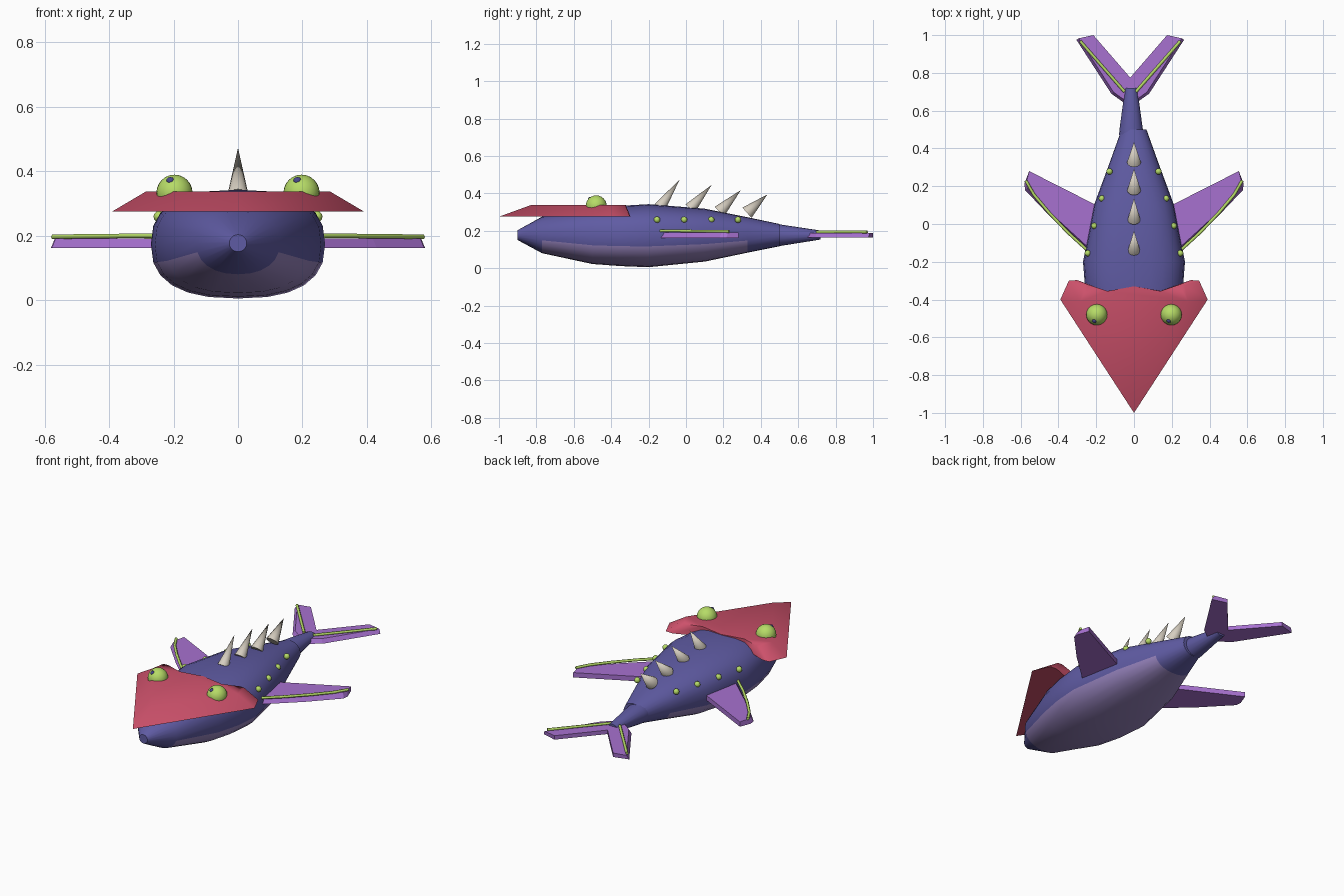
import bpy, bmesh, math
from mathutils import Vector

if "Cube" in bpy.data.objects:
    bpy.data.objects.remove(bpy.data.objects["Cube"])


def mat(name, r, g, b):
    m = bpy.data.materials.new(name)
    lin = [((c / 255 + 0.055) / 1.055) ** 2.4 for c in (r, g, b)]
    m.diffuse_color = (*lin, 1)
    m.use_nodes = True
    m.node_tree.nodes["Principled BSDF"].inputs["Base Color"].default_value = m.diffuse_color
    return m


INDIGO = mat("indigo_skin", 95, 91, 163)
BELLY = mat("pale_purple_belly", 148, 129, 186)
RED = mat("red_shell", 205, 81, 107)
VIOLET = mat("violet_fin", 167, 113, 208)
LIME = mat("lime_green", 182, 219, 103)
BONE = mat("bone", 214, 206, 192)
PUPIL = mat("dark_blue_pupil", 72, 70, 140)


def finish(name, bm, mats, smooth=35):
    bmesh.ops.recalc_face_normals(bm, faces=bm.faces)
    me = bpy.data.meshes.new(name)
    bm.to_mesh(me)
    bm.free()
    for m in mats:
        me.materials.append(m)
    if smooth:
        me.polygons.foreach_set("use_smooth", [True] * len(me.polygons))
        me.set_sharp_from_angle(angle=math.radians(smooth))
    ob = bpy.data.objects.new(name, me)
    bpy.context.collection.objects.link(ob)
    return ob


def loft(name, stations, mats, cx=0, n=24, belly=None):
    """Skin rounded rings; each station is y, half width, bottom z, top z, squareness."""
    bm = bmesh.new()
    rings = []
    for y, w, lo, hi, p in stations:
        ring = []
        for j in range(n):
            a = math.tau * j / n
            c, s = math.cos(a), math.sin(a)
            x = cx + w * math.copysign(abs(c) ** p, c)
            z = (lo + hi) / 2 + (hi - lo) / 2 * math.copysign(abs(s) ** p, s)
            ring.append(bm.verts.new((x, y, z)))
        rings.append(ring)
    for i in range(len(rings) - 1):
        for j in range(n):
            k = (j + 1) % n
            f = bm.faces.new((rings[i][j], rings[i][k], rings[i + 1][k], rings[i + 1][j]))
            if belly:
                f.material_index = int(belly(stations[i][0], (j + 0.5) / n * 360))
    bm.faces.new(rings[0])
    bm.faces.new(rings[-1])
    return finish(name, bm, mats)


def prism(name, low, z0, high, z1, m, smooth=0):
    """Solid between two outlines with equal point counts."""
    bm = bmesh.new()
    a = [bm.verts.new((x, y, z0)) for x, y in low]
    b = [bm.verts.new((x, y, z1)) for x, y in high]
    bm.faces.new(a)
    bm.faces.new(b)
    for i in range(len(a)):
        k = (i + 1) % len(a)
        bm.faces.new((a[i], a[k], b[k], b[i]))
    return finish(name, bm, [m], smooth)


def ball(name, pos, r, m, seg=16):
    bm = bmesh.new()
    bmesh.ops.create_uvsphere(bm, u_segments=seg, v_segments=seg // 2, radius=r)
    ob = finish(name, bm, [m], 60)
    ob.location = pos
    return ob


def tube(name, pts, r, m):
    cu = bpy.data.curves.new(name, 'CURVE')
    cu.dimensions = '3D'
    cu.bevel_depth = r
    cu.bevel_resolution = 1
    cu.use_fill_caps = True
    sp = cu.splines.new('POLY')
    sp.points.add(len(pts) - 1)
    for p, co in zip(sp.points, pts):
        p.co = (*co, 1)
    cu.materials.append(m)
    ob = bpy.data.objects.new(name, cu)
    bpy.context.collection.objects.link(ob)


# Body with a belly patch along the lower half
loft("body", [
    (-0.90, 0.027, 0.150, 0.203, 1), (-0.77, 0.13, 0.080, 0.275, 0.9),
    (-0.50, 0.225, 0.022, 0.325, 0.8), (-0.35, 0.258, 0.011, 0.333, 0.8),
    (-0.20, 0.270, 0.005, 0.342, 0.8), (0.10, 0.212, 0.035, 0.318, 0.8),
    (0.33, 0.127, 0.083, 0.272, 0.85), (0.50, 0.066, 0.117, 0.236, 1)],
    [INDIGO, BELLY],
    belly=lambda y, a: -0.8 < y < 0.3 and 195 < a < 345)

# Tail stem
loft("tail_stem", [(0.47, 0.064, 0.117, 0.233, 1), (0.50, 0.062, 0.118, 0.234, 1),
                   (0.72, 0.032, 0.153, 0.201, 1)], [INDIGO], cx=-0.015, n=16)


# Bevelled arrowhead shell over the head
def both_sides(half, back):
    return half + [back] + [(-x, y) for x, y in reversed(half[1:])]


low = [(0, -1.0), (0.39, -0.40), (0.345, -0.30), (0.30, -0.297), (0.15, -0.355)]
high = [(0, -0.83), (0.285, -0.41), (0.27, -0.325), (0.24, -0.322), (0.14, -0.355)]
prism("head_shell", both_sides(low, (0, -0.33)), 0.275,
      both_sides(high, (0, -0.33)), 0.337, RED, 75)

# Back spikes: base centre, tip and base radius in the middle plane
for i, (y0, z0, y1, z1, r) in enumerate([(-0.14, 0.325, -0.035, 0.472, 0.033),
                                         (0.022, 0.318, 0.137, 0.445, 0.034),
                                         (0.178, 0.302, 0.293, 0.417, 0.036),
                                         (0.326, 0.296, 0.435, 0.394, 0.037)]):
    d = Vector((0, y1 - y0, z1 - z0))
    bm = bmesh.new()
    bmesh.ops.create_cone(bm, cap_ends=True, segments=12, radius1=r, radius2=0,
                          depth=d.length)
    ob = finish(f"back_spike_{i + 1}", bm, [BONE], 40)
    ob.rotation_euler = d.to_track_quat('Z', 'Y').to_euler()
    ob.location = (0, (y0 + y1) / 2, (z0 + z1) / 2)

for s, side in ((-1, "left"), (1, "right")):
    # Eyes, both glancing the same way
    eye = Vector((0.197 * s, -0.48, 0.333))
    ball(f"eye_{side}", eye, 0.056, LIME, 24)
    look = Vector((-0.25, -0.63, 0.73)).normalized()
    ball(f"pupil_{side}", eye + look * 0.049, 0.013, PUPIL, 12)

    # Glowing spots along the flank
    for i, (x, y) in enumerate([(0.245, -0.155), (0.21, -0.01), (0.17, 0.135), (0.13, 0.278)]):
        ball(f"spot_{side}_{i + 1}", (x * s, y, 0.259), 0.017, LIME, 12)

    # Swept side fin with a sloped leading edge and a trim along it
    fin = [(0.15, -0.13), (0.25, -0.14), (0.43, 0.025), (0.577, 0.18),
           (0.58, 0.215), (0.555, 0.28), (0.20, 0.10), (0.12, 0.08)]
    top = [(x - 0.012, y + 0.012) if i < 5 else (x, y) for i, (x, y) in enumerate(fin)]
    prism(f"side_fin_{side}", [(x * s, y) for x, y in fin], 0.162,
          [(x * s, y) for x, y in top], 0.191, VIOLET)
    tube(f"side_fin_trim_{side}", [(x * s, y, z) for x, y, z in [
        (0.235, -0.15, 0.199), (0.35, -0.045, 0.199), (0.45, 0.06, 0.198),
        (0.53, 0.155, 0.197), (0.573, 0.23, 0.196)]], 0.008, LIME)

    # Forked tail fin with a sloped outer edge and a trim inside it
    cx = -0.02
    tail = [(0, 0.635), (0.03, 0.64), (0.10, 0.69), (0.285, 0.975), (0.195, 1.0), (0, 0.775)]
    top = [(x - 0.012, y + 0.008) if 0 < i < 4 else (x, y) for i, (x, y) in enumerate(tail)]
    prism(f"tail_fin_{side}", [(cx + x * s, y) for x, y in tail], 0.164,
          [(cx + x * s, y) for x, y in top], 0.188, VIOLET)
    tube(f"tail_fin_trim_{side}", [(cx + 0.03 * s, 0.70, 0.193),
                                   (cx + 0.265 * s, 0.968, 0.193)], 0.008, LIME)
